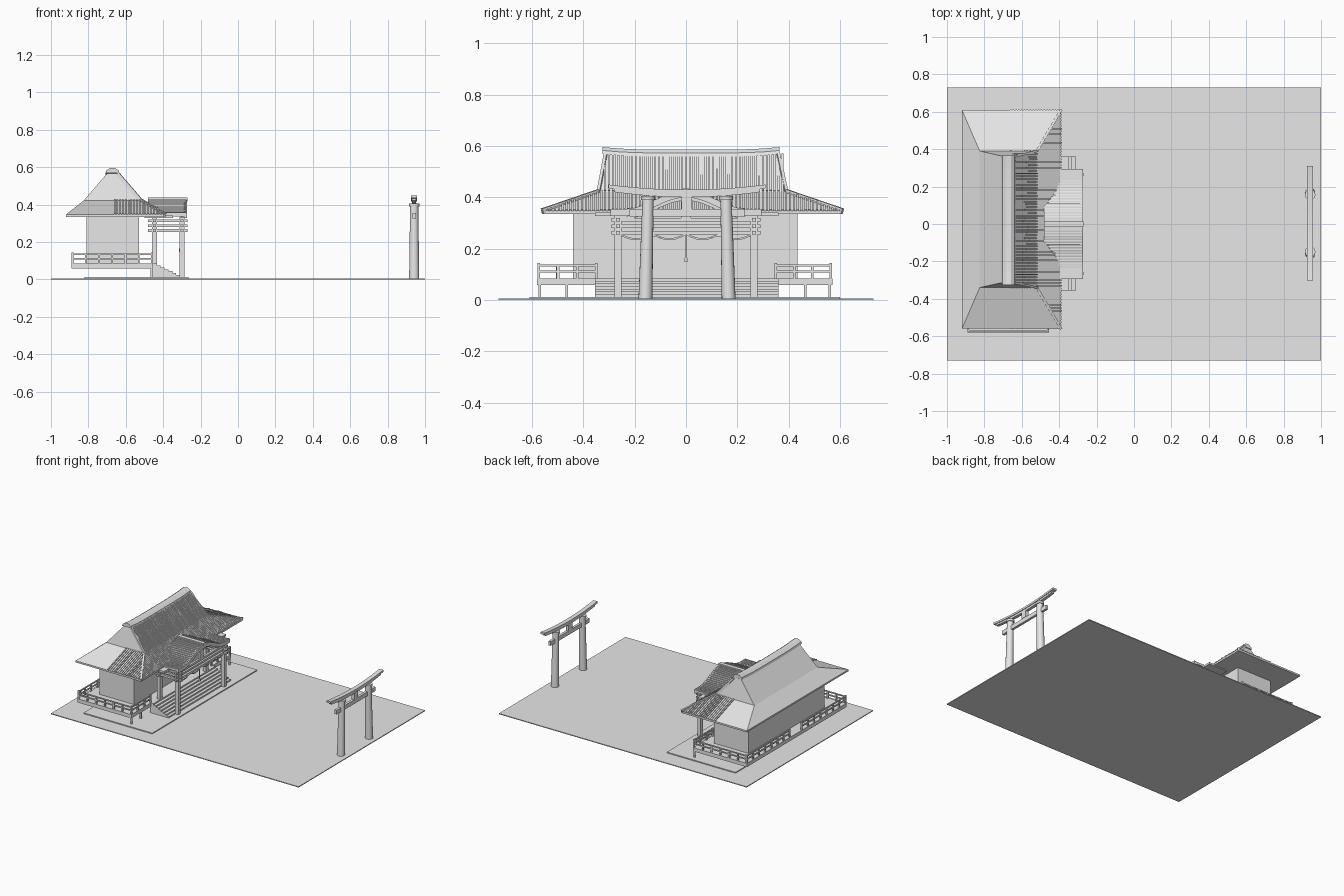
import bpy, bmesh, math, random
from mathutils import Vector, Matrix

random.seed(4)
if "Cube" in bpy.data.objects:
    bpy.data.objects.remove(bpy.data.objects["Cube"])

grey = bpy.data.materials.new("plain grey")
grey.use_nodes = True
grey.diffuse_color = (0.8, 0.8, 0.8, 1)
grey.node_tree.nodes["Principled BSDF"].inputs["Base Color"].default_value = (0.8, 0.8, 0.8, 1)


def finish(name, bm):
    bmesh.ops.recalc_face_normals(bm, faces=bm.faces)
    me = bpy.data.meshes.new(name)
    bm.to_mesh(me)
    bm.free()
    me.materials.append(grey)
    ob = bpy.data.objects.new(name, me)
    bpy.context.collection.objects.link(ob)
    return ob


def add_box(bm, xs, ys, zs):
    size = [b - a for a, b in (xs, ys, zs)]
    mid = [(a + b) / 2 for a, b in (xs, ys, zs)]
    bmesh.ops.create_cube(bm, size=1, matrix=Matrix.Translation(mid) @ Matrix.Diagonal((*size, 1)))


def boxes(name, items):
    bm = bmesh.new()
    for item in items:
        add_box(bm, *item)
    return finish(name, bm)


def add_bar(bm, a, b, width, height):
    """Bar lying along a slope from a to b."""
    a, b = Vector(a), Vector(b)
    d = b - a
    if d.length < 0.005:
        return
    x = d.normalized()
    y = Vector((0, 0, 1)).cross(x).normalized()
    rot = Matrix((x, y, x.cross(y))).transposed().to_4x4()
    bmesh.ops.create_cube(bm, size=1, matrix=Matrix.Translation((a + b) / 2) @ rot
                          @ Matrix.Diagonal((d.length, width, height, 1)))


def add_loft(bm, rings):
    """Skin closed rings of points and cap both ends."""
    rows = [[bm.verts.new(p) for p in ring] for ring in rings]
    n = len(rows[0])
    for r, s in zip(rows, rows[1:]):
        for i in range(n):
            j = (i + 1) % n
            bm.faces.new((r[i], r[j], s[j], s[i]))
    bm.faces.new(rows[0])
    bm.faces.new(rows[-1])


def loft(name, rings):
    bm = bmesh.new()
    add_loft(bm, rings)
    return finish(name, bm)


def mix(a, b, t):
    return tuple(p + (q - p) * t for p, q in zip(a, b))


def frange(a, b, step):
    return [a + step * i for i in range(int((b - a) / step) + 1)]


# Grounds
boxes("ground", [((-1, 1), (-0.73, 0.73), (0, 0.006))])
boxes("stone_pad", [((-0.82, -0.265), (-0.61, 0.6), (0.006, 0.013))])

# Hall body and veranda
boxes("hall_walls", [((-0.81, -0.53), (-0.44, 0.435), (0.085, 0.34))])
boxes("veranda_deck", [((-0.89, -0.455), (-0.58, 0.57), (0.058, 0.085))])
boxes("veranda_legs", [((-0.467, -0.455), (y - 0.005, y + 0.005), (0.013, 0.058))
                       for y in (-0.57, -0.465, 0.465, 0.56)])

# Railings: runs around the veranda, open at the stairs and at the back door
runs = [((-0.885, -0.573), (-0.46, -0.573)), ((-0.885, 0.563), (-0.46, 0.563)),
        ((-0.46, -0.573), (-0.46, -0.35)), ((-0.46, 0.35), (-0.46, 0.563)),
        ((-0.885, -0.573), (-0.885, -0.07)), ((-0.885, 0.07), (-0.885, 0.563))]
bm = bmesh.new()
for a, b in runs:
    for z in (0.112, 0.135):
        add_bar(bm, (*a, z), (*b, z), 0.008, 0.008)
    count = max(2, round((Vector(b) - Vector(a)).length / 0.07))
    for i in range(count + 1):
        x, y = mix(a, b, i / count)
        top = 0.145 if i in (0, count) else 0.135
        add_box(bm, (x - 0.005, x + 0.005), (y - 0.005, y + 0.005), (0.085, top))
finish("veranda_railing", bm)

# Stairs
steps = 7
boxes("stairs", [((-0.46, -0.31 - 0.0207 * i), (-0.355, 0.36),
                  (0.013 + 0.0103 * i, 0.013 + 0.0103 * (i + 1))) for i in range(steps)])

# Main roof: hipped skirt, steep upper part
def rect(x0, x1, y0, y1, z):
    return [(x0, y0, z), (x1, y0, z), (x1, y1, z), (x0, y1, z)]

EX, MX, RX = -0.39, -0.52, -0.645
EZ, MZ, RZ = 0.347, 0.422, 0.567
E0, E1, M0, M1 = -0.56, 0.61, -0.34, 0.39
loft("main_roof", [rect(-0.92, EX, E0, E1, 0.335), rect(-0.92, EX, E0, E1, EZ),
                   rect(-0.825, MX, M0, M1, MZ), rect(-0.7, RX, -0.312, 0.362, RZ)])

# Ridge beam, ends lifted
ridge = [(-0.037, 0), (0.037, 0), (0.033, 0.014), (0.014, 0.027), (-0.014, 0.027), (-0.033, 0.014)]
rings = []
for i in range(11):
    t = i / 5 - 1
    rings.append([(-0.671 + px, 0.02 + 0.345 * t, 0.559 + pz + 0.01 * t ** 4) for px, pz in ridge])
loft("roof_ridge", rings)

# Tile ribs on the front slopes and on the front half of each hip end
bm = bmesh.new()
for y in frange(E0 + 0.005, E1, 0.015):
    h = random.uniform(0.008, 0.016)
    t = max(0, (M0 - y) / (M0 - E0), (y - M1) / (E1 - M1))
    add_bar(bm, (MX + (EX - MX) * t, y, MZ + (EZ - MZ) * t), (EX, y, EZ), 0.008, h)
    if M0 + 0.015 < y < M1 - 0.015:
        low = random.uniform(0.35, 0.7)
        foot, head = (MX, y, MZ), (RX, y, RZ)
        add_bar(bm, foot, mix(foot, head, low), 0.008, h + 0.004)
        add_bar(bm, mix(foot, head, low), head, 0.008, h)
for x in frange(-0.66, EX - 0.005, 0.015):
    t = max(0, (x - MX) / (EX - MX))
    for m, e in ((M0, E0), (M1, E1)):
        add_bar(bm, (x, m + (e - m) * t, MZ + (EZ - MZ) * t), (x, e, EZ),
                0.008, random.uniform(0.008, 0.014))
for m, e in ((M0, E0), (M1, E1)):
    add_bar(bm, (MX, m, MZ), (EX, e, EZ), 0.014, 0.02)
    add_bar(bm, (MX, m, MZ), (RX, m * 0.92, RZ), 0.012, 0.02)
finish("roof_tiles", bm)

# Porch roof: arched gable with level wings
def arch(y):
    w = 0.24
    return 0.352 + (0.036 * (1 + math.cos(math.pi * y / w)) if abs(y) < w else 0)

ys = frange(-0.295, 0.296, 0.0295)
def arch_band(name, x0, x1, top, bottom, span=1):
    prof = [(y * span, arch(y * span) + top) for y in ys]
    prof += [(y * span, arch(y * span) + bottom) for y in reversed(ys)]
    return loft(name, [[(x, y, z) for y, z in prof] for x in (x0, x1)])

arch_band("porch_roof", -0.48, -0.275, 0, -0.016)
arch_band("porch_gable_board", -0.29, -0.272, 0.003, -0.024)
arch_band("porch_gable_trim", -0.305, -0.29, -0.024, -0.036, 0.85)
bm = bmesh.new()
for y in frange(-0.285, 0.286, 0.015):
    z = arch(y)
    add_bar(bm, (-0.48, y, z), (-0.278, y, z), 0.007, 0.011)
add_box(bm, (-0.48, -0.27), (-0.014, 0.014), (0.418, 0.437))
finish("porch_tiles", bm)
boxes("porch_eave", [((-0.5, -0.348), (-0.355, 0.36), (0.328, 0.342))])

# Porch columns and beams
boxes("porch_columns", [((x - 0.013, x + 0.013), (y - 0.013, y + 0.013), (0.006, 0.335))
                        for x in (-0.447, -0.3) for y in (-0.265, 0.265)])
beams = []
for z in (0.262, 0.288, 0.313):
    for y in (-0.265, 0.265):
        beams.append(((-0.48, -0.27), (y - 0.008, y + 0.008), (z - 0.007, z + 0.007)))
    for x in (-0.447, -0.3):
        beams.append(((x - 0.008, x + 0.008), (-0.29, 0.29), (z - 0.007, z + 0.007)))
boxes("porch_beams", beams)
boxes("gable_strut", [((-0.308, -0.292), (-0.02, 0.02), (0.32, 0.395))])

# Swagged rope and bell pull
bm = bmesh.new()
pts = [(-0.3, y, 0.257 - 0.02 * abs(math.sin(math.pi * y / 0.13))) for y in frange(-0.26, 0.261, 0.02)]
for a, b in zip(pts, pts[1:]):
    add_bar(bm, a, b, 0.006, 0.007)
finish("swag_rope", bm)
boxes("bell_pull", [((-0.313, -0.307), (-0.003, 0.003), (0.16, 0.255)),
                    ((-0.316, -0.304), (-0.006, 0.006), (0.148, 0.165))])

# Gate: leaning posts
bm = bmesh.new()
for s in (-1, 1):
    rings = []
    for y, z, r in ((0.162, 0.006, 0.027), (0.152, 0.39, 0.022), (0.152, 0.39, 0.028), (0.152, 0.405, 0.028)):
        rings.append([(0.942 + r * math.cos(k * math.pi / 8), 0.004 + s * y + r * math.sin(k * math.pi / 8), z)
                      for k in range(16)])
    add_loft(bm, rings)
posts = finish("gate_posts", bm)
bpy.context.view_layer.objects.active = posts
posts.select_set(True)
bpy.ops.object.shade_smooth_by_angle()

# Gate lintels: curved double top beam, tie beam and centre strut
def lintel(name, half, wx, z0, z1):
    rings = []
    for i in range(13):
        t = i / 6 - 1
        lift = 0.02 * t * t
        rings.append([(0.942 + sx * wx, 0.004 + half * t, z + lift)
                      for sx, z in ((-1, z0), (1, z0), (1, z1), (-1, z1))])
    loft(name, rings)

lintel("gate_lower_lintel", 0.285, 0.011, 0.401, 0.416)
lintel("gate_upper_lintel", 0.305, 0.016, 0.416, 0.43)
boxes("gate_tie_beam", [((0.933, 0.951), (-0.22, 0.228), (0.325, 0.355))])
boxes("gate_strut", [((0.93, 0.954), (-0.018, 0.024), (0.355, 0.41))])
